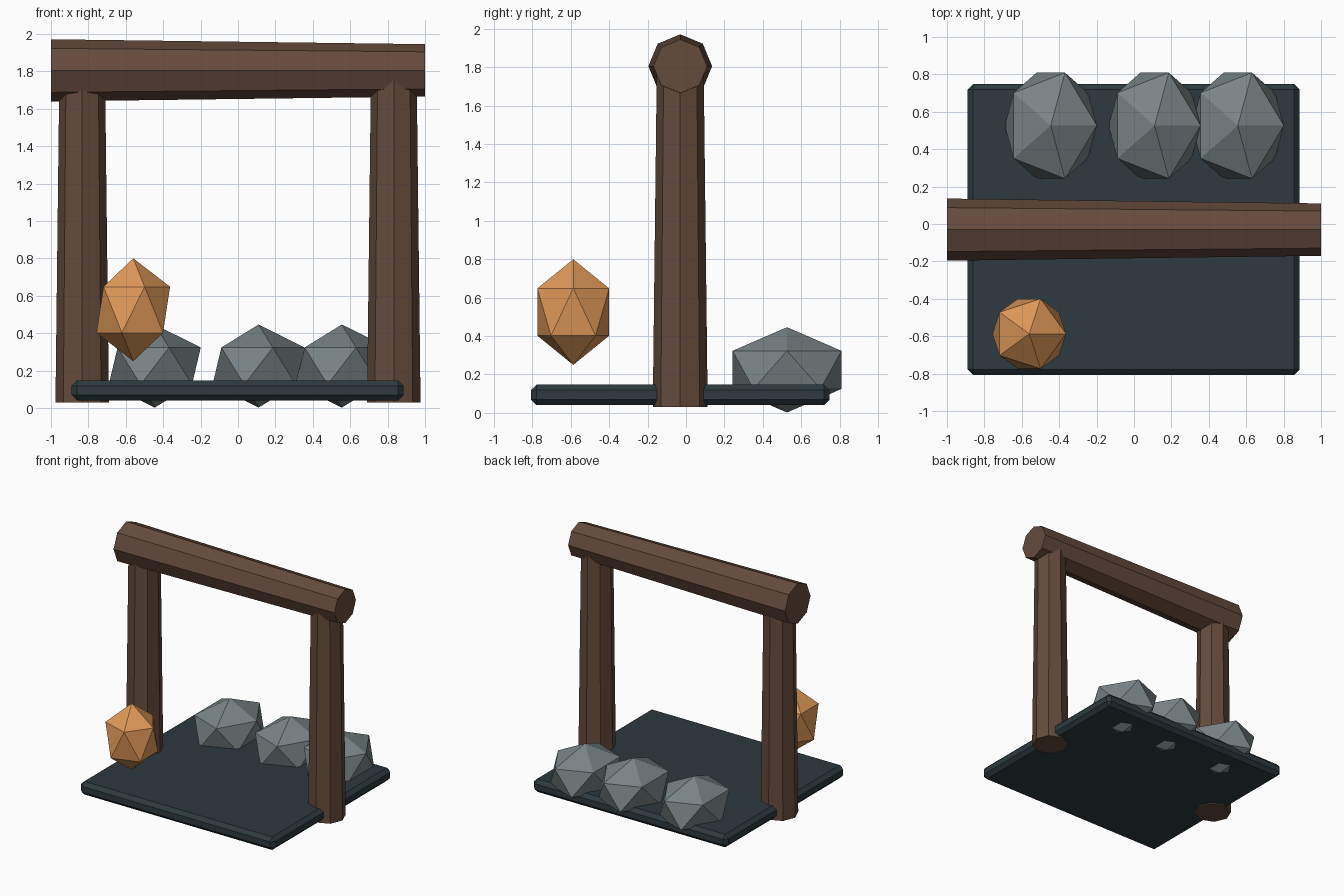
import bpy
from math import radians

if "Cube" in bpy.data.objects:
    bpy.data.objects.remove(bpy.data.objects["Cube"])


def material(name, rgb):
    m = bpy.data.materials.new(name)
    m.diffuse_color = (*rgb, 1)
    m.use_nodes = True
    m.node_tree.nodes["Principled BSDF"].inputs["Base Color"].default_value = m.diffuse_color
    return m


WOOD = material("brown_wood", (0.13, 0.07, 0.046))
SLATE = material("dark_slate", (0.026, 0.042, 0.05))
STONE = material("grey_stone", (0.19, 0.23, 0.24))
AMBER = material("amber", (0.75, 0.32, 0.1))
MID_Y = -0.03  # depth of the frame and slab centre


def finish(name, mat):
    ob = bpy.context.object
    ob.name = name
    ob.data.materials.append(mat)
    return ob


def log(name, r1, r2, length, loc, rot=(0, 0, 0)):
    # tapered eight-sided timber
    bpy.ops.mesh.primitive_cone_add(vertices=8, radius1=r1, radius2=r2,
                                    depth=length, location=loc, rotation=rot)
    return finish(name, WOOD)


def rock(name, mat, loc, scale):
    # stretched icosahedron
    bpy.ops.mesh.primitive_ico_sphere_add(subdivisions=1, radius=1, location=loc)
    ob = finish(name, mat)
    ob.scale = scale
    return ob


# Ground slab with chamfered edges
bpy.ops.mesh.primitive_cube_add(size=1, location=(-0.002, MID_Y, 0.094))
slab = finish("ground_slab", SLATE)
slab.scale = (1.776, 1.556, 0.108)
bpy.ops.object.transform_apply(location=False, rotation=False, scale=True)
bevel = slab.modifiers.new("chamfer", 'BEVEL')
bevel.width = 0.03
bevel.segments = 1

# Timber frame
for side, x in (("left", -0.833), ("right", 0.833)):
    log(side + "_post", 0.143, 0.122, 1.77, (x, MID_Y, 0.915))
log("top_beam", 0.166, 0.14, 2.0, (0, MID_Y, 1.805), (0, radians(90), 0))

# Row of stones at the back
for i, x in enumerate((-0.445, 0.11, 0.555)):
    rock(f"stone_{i + 1}", STONE, (x, 0.526, 0.224), (0.275, 0.333, 0.222))

# Floating amber lantern at the front
rock("lantern", AMBER, (-0.56, -0.587, 0.525), (0.22, 0.22, 0.275))
